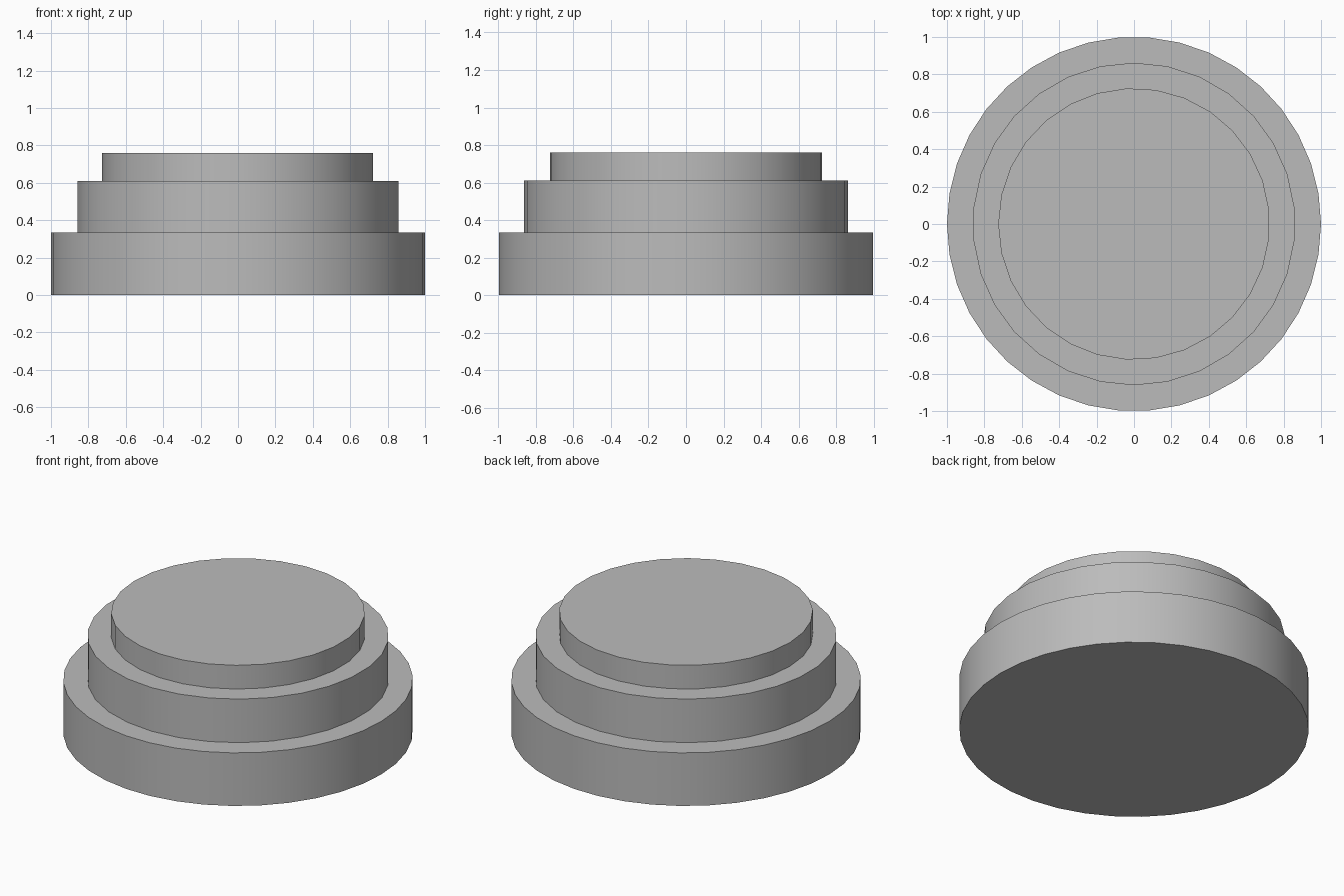
import bpy
import math

cube = bpy.data.objects.get("Cube")
if cube:
    bpy.data.objects.remove(cube, do_unlink=True)

# One plain grey for the whole stand
grey = bpy.data.materials.new("mid_grey")
grey.use_nodes = True
colour = (0.5, 0.5, 0.5, 1.0)
grey.diffuse_color = colour
grey.node_tree.nodes["Principled BSDF"].inputs["Base Color"].default_value = colour


def add_tier(name, radius, bottom, top, sides, first_angle):
    """Upright disc whose first rim corner lies at first_angle from +x."""
    bpy.ops.mesh.primitive_cylinder_add(
        vertices=sides, radius=radius, depth=top - bottom,
        location=(0, 0, (bottom + top) / 2),
        rotation=(0, 0, first_angle - math.pi / 2))
    tier = bpy.context.object
    tier.name = name
    tier.data.materials.append(grey)
    bpy.ops.object.transform_apply(location=True, rotation=True, scale=True)
    bpy.ops.object.shade_smooth_by_angle(angle=math.radians(30))


# Three stacked round steps, widest at the bottom
add_tier("bottom_step", 1.0, 0.0, 0.335, 38, 0)
add_tier("middle_step", 0.862, 0.335, 0.61, 30, math.pi / 2)
add_tier("top_step", 0.726, 0.61, 0.76, 29, math.pi)
